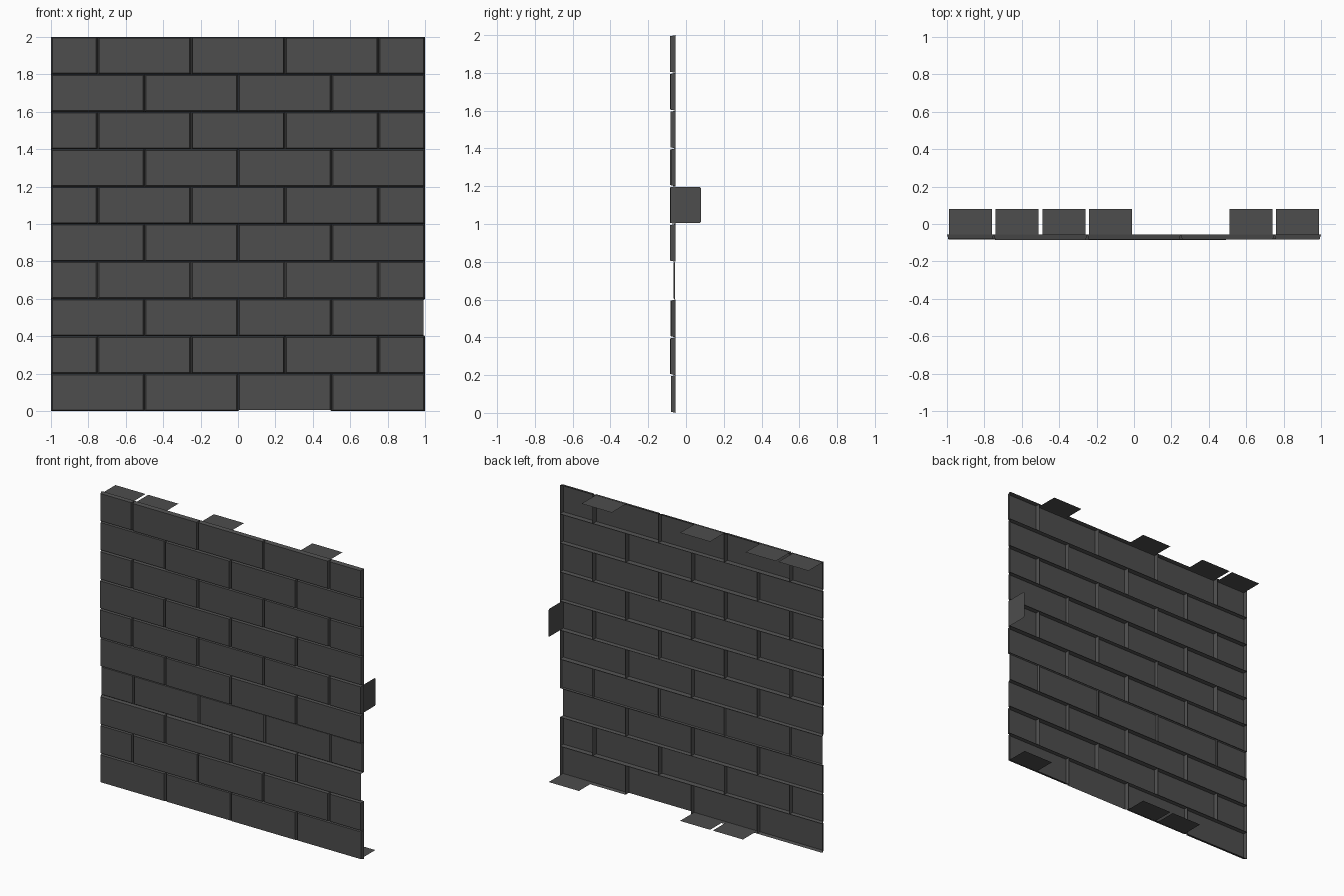
import bpy, bmesh, random

random.seed(4)
cube = bpy.data.objects.get("Cube")
if cube:
    bpy.data.objects.remove(cube, do_unlink=True)

# Single stone colour
stone = bpy.data.materials.new("dark_grey_stone")
stone.use_nodes = True
colour = (0.075, 0.075, 0.075, 1)
stone.diffuse_color = colour
stone.node_tree.nodes["Principled BSDF"].inputs["Base Color"].default_value = colour

ROW, LENGTH, INSET = 0.2, 0.5, 0.01
BACK = -0.056           # rear edge of every brick shell
REAR = 0.08             # rear edge of the return flaps
FLAT_ROW = 3            # course that barely projects


def add_object(name, bm):
    mesh = bpy.data.meshes.new(name)
    bm.to_mesh(mesh)
    bm.free()
    mesh.materials.append(stone)
    bpy.context.collection.objects.link(bpy.data.objects.new(name, mesh))


def rectangle(x0, x1, z0, z1, y):
    return [(x0, y, z0), (x1, y, z0), (x1, y, z1), (x0, y, z1)]


def quad(bm, corners):
    bm.faces.new([bm.verts.new(c) for c in corners])


def brick(bm, x0, x1, z0, z1, front, back, open_sides):
    """Open-backed brick: a front panel with four flared sides (bottom, right, top, left)."""
    # The brick keeps its full end where it is cut by the wall edge
    left = 0 if x0 == -1 else INSET
    inner = rectangle(x0 + INSET * 0.8, x1 - INSET * 0.8,
                      z0 + INSET * 0.6, z1 - INSET * 0.6, front)
    outer = rectangle(x0, x1, z0, z1, back)
    a = [bm.verts.new(c) for c in inner]
    b = [bm.verts.new(c) for c in outer]
    bm.faces.new(a)
    for i in range(4):
        if i not in open_sides:
            j = (i + 1) % 4
            bm.faces.new((a[j], a[i], b[i], b[j]))


# Ten staggered courses
for row in range(10):
    bm = bmesh.new()
    shift = LENGTH / 2 if row % 2 else 0
    start = -1 - shift
    for i in range(5 if shift else 4):
        x0 = max(-1, start + i * LENGTH)
        x1 = min(1, start + (i + 1) * LENGTH)
        flat = row == FLAT_ROW
        front = -0.066 if flat else -0.079 - random.uniform(-0.002, 0.006)
        back = -0.058 if flat else BACK
        # Two bricks lack an outer side
        gaps = []
        if row == 0 and i == 2:
            gaps.append(0)
        if row == 2 and i == 3:
            gaps.append(1)
        brick(bm, x0, x1, row * ROW, (row + 1) * ROW, front, back, gaps)
    add_object(f"brick_course_{row + 1}", bm)

# Flaps returning behind the top and bottom edges
for name, z, starts in (("top_flaps", 1.992, (-1, -0.75, -0.25, 0.5)),
                        ("bottom_flaps", 0.008, (-0.5, -0.25, 0.75))):
    bm = bmesh.new()
    for x in starts:
        x0, x1 = x + INSET, x + LENGTH / 2 - INSET
        corners = [(x0, -0.07, z), (x1, -0.07, z), (x1, REAR, z), (x0, REAR, z)]
        quad(bm, corners if z > 1 else corners[::-1])
    add_object(name, bm)

# Flap returning behind the left edge, with clipped corners
bm = bmesh.new()
y0, y1, z0, z1, c = -0.08, REAR, 1.005, 1.197, 0.008
quad(bm, [(0.992, y, z) for y, z in (
    (y0 + c, z0), (y1 - c, z0), (y1, z0 + c), (y1, z1 - c),
    (y1 - c, z1), (y0 + c, z1), (y0, z1 - c), (y0, z0 + c))])
add_object("left_side_flap", bm)
